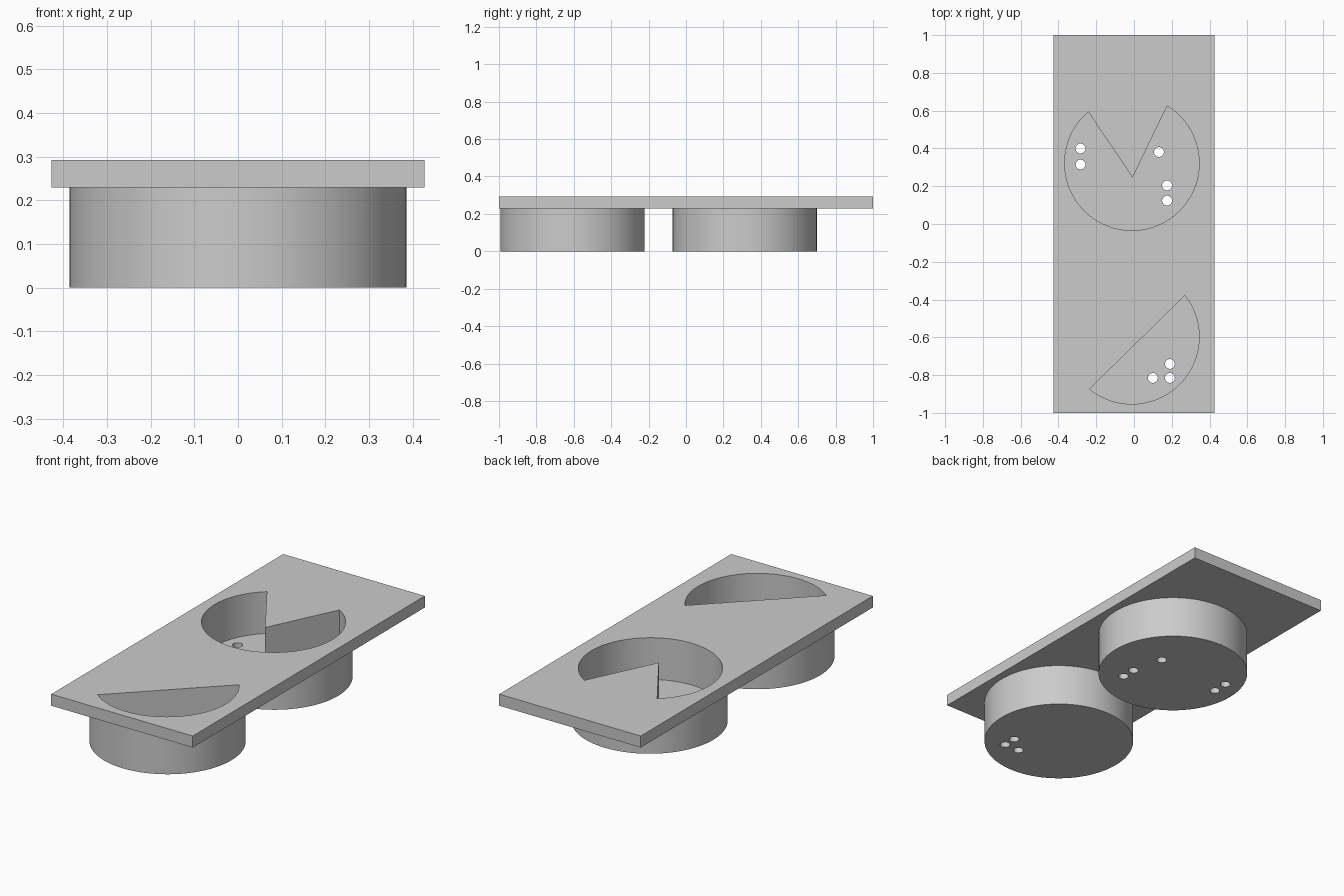
import bpy, bmesh
from math import sin, cos, radians

cube = bpy.data.objects.get("Cube")
if cube:
    bpy.data.objects.remove(cube, do_unlink=True)

# Single grey material
grey = bpy.data.materials.new("plain grey")
grey.use_nodes = True
colour = (0.6, 0.6, 0.6, 1)
grey.diffuse_color = colour
grey.node_tree.nodes["Principled BSDF"].inputs["Base Color"].default_value = colour

TOP, UNDER, FLOOR = 0.293, 0.23, 0.065


def prism(name, outline, z0, z1):
    """Extrude a counter-clockwise outline between two heights."""
    bm = bmesh.new()
    face = bm.faces.new([bm.verts.new((x, y, z0)) for x, y in outline])
    up = bmesh.ops.extrude_face_region(bm, geom=[face])["geom"]
    bmesh.ops.translate(bm, vec=(0, 0, z1 - z0),
                        verts=[v for v in up if isinstance(v, bmesh.types.BMVert)])
    bmesh.ops.recalc_face_normals(bm, faces=bm.faces)
    mesh = bpy.data.meshes.new(name)
    bm.to_mesh(mesh)
    bm.free()
    mesh.materials.append(grey)
    obj = bpy.data.objects.new(name, mesh)
    bpy.context.collection.objects.link(obj)
    return obj


def arc(cx, cy, r, start=0, end=360, n=96):
    steps = n if end - start == 360 else n + 1
    angles = [radians(start + (end - start) * i / n) for i in range(steps)]
    return [(cx + r * cos(a), cy + r * sin(a)) for a in angles]


def combine(target, tool, operation):
    mod = target.modifiers.new("combine", "BOOLEAN")
    mod.operation, mod.object, mod.solver = operation, tool, "EXACT"
    bpy.context.view_layer.objects.active = target
    bpy.ops.object.modifier_apply(modifier=mod.name)
    bpy.data.objects.remove(tool, do_unlink=True)


# Flat rectangular plate
W = 0.427
tray = prism("tray_plate", [(-W, -1), (W, -1), (W, 1), (-W, 1)], UNDER, TOP)

# Round housings below the plate
for y in (-0.607, 0.314):
    combine(tray, prism("housing", arc(0, y, 0.386), 0, UNDER + 0.03), "UNION")

# Pockets: a disc with a wedge left standing, and a half disc
notched = arc(-0.011, 0.322, 0.356, 130.3, 418.4) + [(-0.008, 0.245)]
half = arc(-0.011, -0.597, 0.356, -129, 38)
for outline in (notched, half):
    combine(tray, prism("pocket", outline, FLOOR, TOP + 0.1), "DIFFERENCE")

# Pin holes through the pocket floors
holes = [(-0.283, 0.4), (-0.283, 0.315), (0.132, 0.381), (0.175, 0.204),
         (0.175, 0.124), (0.19, -0.741), (0.1, -0.815), (0.19, -0.815)]
for x, y in holes:
    combine(tray, prism("pin_hole", arc(x, y, 0.026, n=32), -0.1, FLOOR + 0.05), "DIFFERENCE")

tray.name = "tray_with_pockets"
bpy.ops.object.select_all(action="DESELECT")
tray.select_set(True)
bpy.context.view_layer.objects.active = tray
bpy.ops.object.shade_smooth_by_angle(angle=radians(30))
